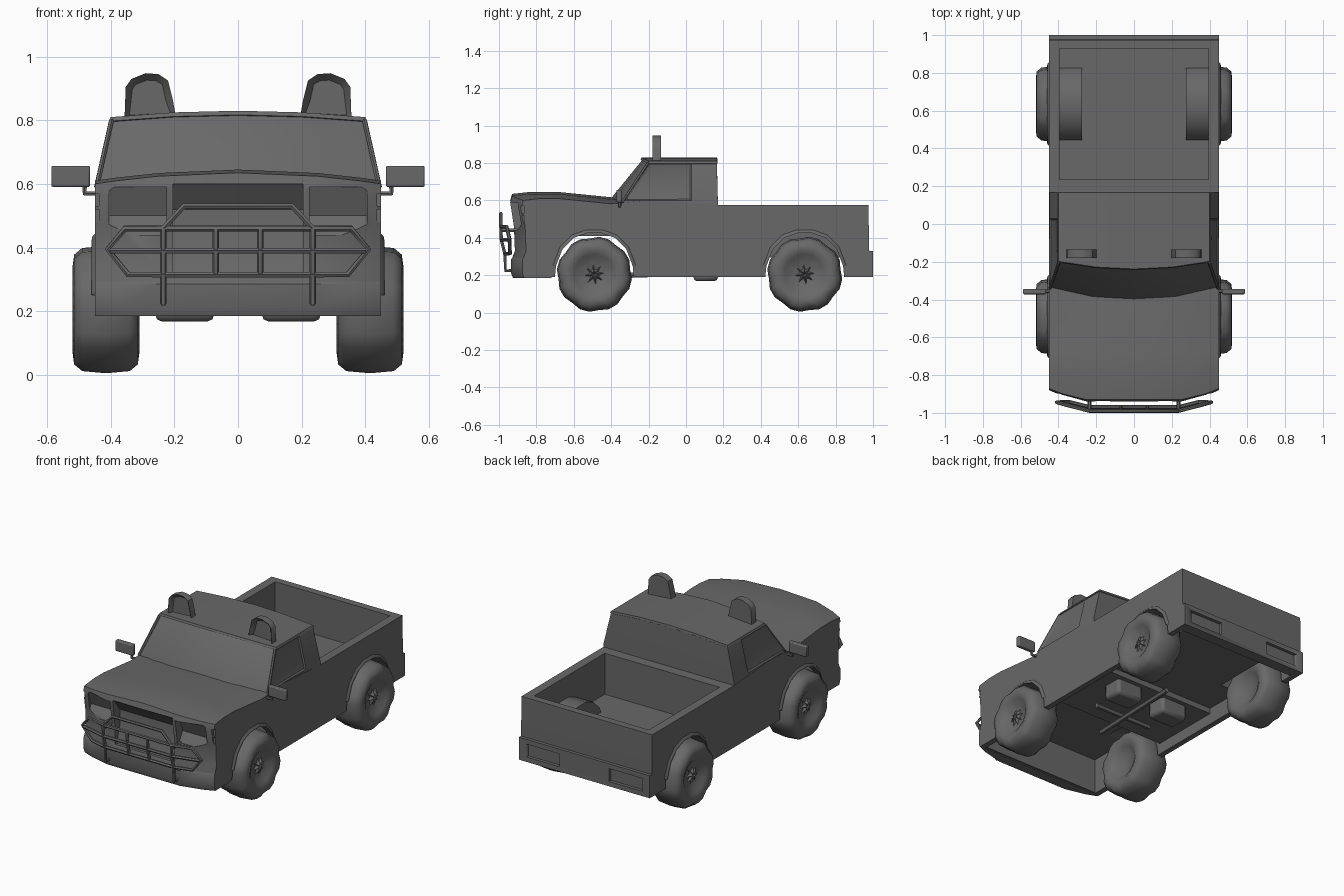
import bpy, bmesh, math
from mathutils import Vector

cube = bpy.data.objects.get("Cube")
if cube:
    bpy.data.objects.remove(cube)

grey = bpy.data.materials.new("dark_grey")
grey.use_nodes = True
COLOUR = (0.14, 0.14, 0.14, 1)
grey.diffuse_color = COLOUR
grey.node_tree.nodes["Principled BSDF"].inputs["Base Color"].default_value = COLOUR


def activate(ob):
    bpy.ops.object.select_all(action="DESELECT")
    ob.select_set(True)
    bpy.context.view_layer.objects.active = ob


def finish(name, bm, angle=35):
    bmesh.ops.remove_doubles(bm, verts=bm.verts, dist=1e-5)
    bmesh.ops.recalc_face_normals(bm, faces=bm.faces)
    me = bpy.data.meshes.new(name)
    bm.to_mesh(me)
    bm.free()
    me.materials.append(grey)
    ob = bpy.data.objects.new(name, me)
    bpy.context.collection.objects.link(ob)
    smooth(ob, angle)
    return ob


def smooth(ob, angle=35):
    activate(ob)
    bpy.ops.object.shade_smooth_by_angle(angle=math.radians(angle))


def skin(rows, loop=True):
    """Bridge equal rows of points into a bmesh; returns it with its vertex rows."""
    bm = bmesh.new()
    vs = [[bm.verts.new(p) for p in row] for row in rows]
    n = len(vs[0])
    for a, b in zip(vs, vs[1:]):
        for i in range(n if loop else n - 1):
            j = (i + 1) % n
            bm.faces.new((a[i], a[j], b[j], b[i]))
    return bm, vs


def prism(name, pts, xs, warp=lambda p: p):
    """Extrude a side profile (y, z) through stations along x."""
    bm, vs = skin([[warp(Vector((x, y, z))) for y, z in pts] for x in xs])
    bm.faces.new(vs[0])
    bm.faces.new(vs[-1])
    return finish(name, bm)


def box(name, x, y, z, bevel=0.0):
    ob = prism(name, [(y[0], z[0]), (y[1], z[0]), (y[1], z[1]), (y[0], z[1])], x)
    if bevel:
        mod = ob.modifiers.new("bevel", "BEVEL")
        mod.width, mod.segments = bevel, 2
        smooth(ob)
    return ob


def cut(ob, cutter):
    cutter.hide_render = True
    mod = ob.modifiers.new("cut", "BOOLEAN")
    mod.operation, mod.solver, mod.object = "DIFFERENCE", "EXACT", cutter
    activate(ob)
    bpy.ops.object.modifier_apply(modifier=mod.name)
    bpy.data.objects.remove(cutter)


def tubes(name, paths, radius):
    cu = bpy.data.curves.new(name, "CURVE")
    cu.dimensions, cu.bevel_depth, cu.bevel_resolution = "3D", radius, 1
    cu.use_fill_caps = True
    for pts, closed in paths:
        sp = cu.splines.new("POLY")
        sp.points.add(len(pts) - 1)
        for q, p in zip(sp.points, pts):
            q.co = (*p, 1)
        sp.use_cyclic_u = closed
    ob = bpy.data.objects.new(name, cu)
    bpy.context.collection.objects.link(ob)
    activate(ob)
    bpy.ops.object.convert(target="MESH")
    ob = bpy.context.object
    ob.data.materials.clear()
    ob.data.materials.append(grey)
    smooth(ob, 50)


# Body: side profile with rounded plan at the nose and a crowned hood
def body_warp(p):
    u = abs(p.x) / 0.45
    if p.y < -0.8:
        p.y += 0.06 * max(0, (u - 0.55) / 0.45) ** 1.5
    if p.y < -0.28 and p.z > 0.6:
        p.z -= 0.035 * u * u
    return p


SIDE = [(-0.92, 0.19), (-0.93, 0.29), (-0.915, 0.33), (-0.92, 0.46), (-0.94, 0.6),
        (-0.93, 0.635), (-0.84, 0.645), (-0.68, 0.645), (-0.4, 0.617), (-0.2, 0.6),
        (0.16, 0.575), (0.975, 0.575), (0.98, 0.32), (0.975, 0.19)]
STATIONS = [-0.45, -0.435, -0.38, -0.25, 0, 0.25, 0.38, 0.435, 0.45]
WHEELS = {"front": -0.49, "rear": 0.635}
ARCH = [(-0.215, 0.15), (-0.205, 0.25), (-0.17, 0.34), (-0.11, 0.4), (-0.04, 0.425),
        (0.04, 0.425), (0.11, 0.4), (0.17, 0.34), (0.205, 0.25), (0.215, 0.15)]


def arch_block(y, x0, x1, k=1.0):
    return prism("well_cut", [(y + a * k, 0.2 + (z - 0.2) * k) for a, z in ARCH], (x0, x1))


body = prism("body", SIDE, STATIONS, body_warp)

# Deep cargo bed with wheel housings left standing
bed = box("bed_cut", (-0.395, 0.395), (0.235, 0.93), (0.32, 0.7))
for s in (-1, 1):
    cut(bed, arch_block(WHEELS["rear"], s * 0.275, s * 0.5, 1.06))
cut(body, bed)

# Underside hollows: open engine bay, cab floor and below the bed
for y, z in (((-0.85, -0.26), 0.41), ((-0.262, 0.2), 0.26), ((0.198, 0.93), 0.295)):
    cut(body, box("under_cut", (-0.415, 0.415), y, (0.1, z)))

# Grille, headlights, corner lamps and wheel wells
GRILLE = [(-1.1, 0.6), (-0.93, 0.6), (-0.87, 0.52), (-0.87, 0.42), (-0.9, 0.32), (-1.1, 0.32)]
cut(body, prism("grille_cut", GRILLE, (-0.205, 0.205)))
LAMP = [(-1.1, 0.44), (-0.9, 0.44), (-0.865, 0.5), (-0.9, 0.59), (-1.1, 0.59)]
for s in (-1, 1):
    cut(body, prism("lamp_cut", LAMP, (s * 0.225, s * 0.405)))
    for z in (0.48, 0.53):
        cut(body, box("corner_lamp_cut", (s * 0.437, s * 0.5), (-1, -0.865), (z, z + 0.04)))
    for y in WHEELS.values():
        cut(body, arch_block(y, s * 0.29, s * 0.5))
smooth(body)

# Cab: rings from belt line to crowned roof
U = [-1, -0.5, 0, 0.5, 1]


def cab_ring(z, w, front, back, bow, crown):
    ring = [(w * u, front + bow * u * u, z + crown * (1 - u * u)) for u in U]
    ring.append((w, 0.03, z))
    ring += [(w * u, back, z + crown * (1 - u * u)) for u in reversed(U)]
    ring.append((-w, 0.03, z))
    return ring


bm, vs = skin([cab_ring(0.56, 0.449, -0.41, 0.17, 0.07, 0),
               cab_ring(0.6, 0.448, -0.4, 0.17, 0.07, 0.012),
               cab_ring(0.795, 0.402, -0.235, 0.165, 0.04, 0.02),
               cab_ring(0.797, 0.406, -0.243, 0.168, 0.04, 0.02),
               cab_ring(0.81, 0.4, -0.238, 0.166, 0.04, 0.02)])
top = vs[-1]
for i in range(4):
    bm.faces.new((top[i], top[i + 1], top[9 - i], top[10 - i]))
bm.faces.new((top[4], top[5], top[6]))
bm.faces.new((top[0], top[10], top[11]))
bmesh.ops.recalc_face_normals(bm, faces=bm.faces)
panes = [f for f in bm.faces if abs(f.normal.x) > 0.8 and f.calc_center_median().y < 0.03
         and 0.65 < f.calc_center_median().z < 0.75]
bmesh.ops.inset_individual(bm, faces=panes, thickness=0.012, depth=-0.006)
finish("cab", bm)
tubes("windscreen_pillars", [([(s * 0.445, -0.34, 0.59), (s * 0.398, -0.203, 0.8)], False)
                             for s in (-1, 1)], 0.008)

# Wheels: lathed tyre with notched tread lugs and a shallow hub with a star
TYRE = [(0.07, 0), (0.082, 0.022), (0.065, 0.045), (0.075, 0.085), (0.092, 0.108), (0.105, 0.138),
        (0.1, 0.174), (0.075, 0.195), (0, 0.202), (-0.075, 0.195), (-0.1, 0.174),
        (-0.105, 0.138), (-0.085, 0.1), (-0.07, 0.08), (-0.06, 0)]
SEGS = 24


def lug_scale(k, r):
    if 0.01 < r < 0.05:
        return 0.6 if k % 3 else 1.2
    if r > 0.15 and k % 3 == 0:
        return 0.92 if r < 0.18 else 0.955
    return 1


for s, side in ((-1, "right"), (1, "left")):
    for end, wy in WHEELS.items():
        rows = []
        for x, r in TYRE:
            row = []
            for k in range(SEGS):
                t = math.tau * (k + 0.5) / SEGS
                q = r * lug_scale(k, r)
                row.append((s * (0.415 + x), wy + q * math.cos(t), 0.205 + q * math.sin(t)))
            rows.append(row)
        finish(f"{end}_{side}_wheel", skin(rows)[0], 60)
        # Raised lip round the wheel arch
        lip = [(y, z) for y, z in ARCH if z > 0.16]
        path = [[(x, wy + a * k, 0.2 + (z - 0.2) * k) for a, z in lip]
                for x, k in ((0.44 * s, 1), (0.46 * s, 1), (0.458 * s, 1.04), (0.448 * s, 1.09))]
        finish(f"{end}_{side}_arch", skin(path, False)[0], 60)

# Bumpers
front = prism("front_bumper", [(-0.925, 0.185), (-0.935, 0.21), (-0.935, 0.285), (-0.92, 0.305),
                               (-0.72, 0.265), (-0.72, 0.185)], STATIONS, body_warp)
cut(front, box("bumper_hollow", (-0.415, 0.415), (-0.86, -0.6), (0.1, 0.4)))
for s in (-1, 1):
    cut(front, arch_block(WHEELS["front"], s * 0.29, s * 0.5))
smooth(front)
rear = box("rear_bumper", (-0.45, 0.45), (0.95, 1.0), (0.19, 0.33))
for s in (-1, 1):
    cut(rear, box("lamp_cut", (s * 0.17, s * 0.4), (0.98, 1.1), (0.22, 0.3)))


# Bull bar
def bar(x, z):
    y = -0.99 + 0.045 * max(0, (abs(x) - 0.24) / 0.17)
    return (x, y + max(0, 0.4 - z) * 0.25, z)


rails = [([bar(x, z) for x, z in [(-0.41, 0.395), (-0.355, 0.46), (-0.235, 0.46), (0.235, 0.46),
                                  (0.355, 0.46), (0.41, 0.395), (0.345, 0.315), (0.235, 0.315),
                                  (-0.235, 0.315), (-0.345, 0.315)]], True),
         ([bar(x, 0.39) for x in (-0.4, -0.235, 0.235, 0.4)], False),
         ([bar(x, z) for x, z in [(-0.235, 0.46), (-0.17, 0.53), (0.17, 0.53), (0.235, 0.46)]], False)]
for x in (-0.07, 0.07):
    rails.append(([bar(x, z) for z in (0.46, 0.39, 0.315)], False))
for x in (-0.235, 0.235):
    rails.append(([bar(x, 0.46), bar(x, 0.39), bar(x, 0.315), (x, -0.965, 0.225), (x, -0.92, 0.225)], False))
    rails.append(([bar(x, 0.44), (x, -0.9, 0.44)], False))
tubes("bull_bar", rails, 0.01)

# Roof lamps, door mirrors and underbody tanks
LAMP_OUT = [(0.195, 0.81), (0.205, 0.865), (0.22, 0.925), (0.25, 0.945), (0.29, 0.948),
            (0.335, 0.93), (0.353, 0.905), (0.357, 0.8)]
for s, side in ((-1, "right"), (1, "left")):
    bm, vs = skin([[(s * x, y, z) for x, z in LAMP_OUT] for y in (-0.18, -0.135)])
    glass = bm.faces.new(vs[0])
    bm.faces.new(vs[1])
    bmesh.ops.recalc_face_normals(bm, faces=bm.faces)
    bmesh.ops.inset_region(bm, faces=[glass], thickness=0.022, depth=-0.025)
    finish(f"{side}_roof_lamp", bm)
    box(f"{side}_mirror", (s * 0.465, s * 0.587), (-0.372, -0.343), (0.59, 0.657), 0.006)
    tubes(f"{side}_mirror_arm", [([(s * 0.43, -0.355, 0.57), (s * 0.482, -0.355, 0.57),
                                   (s * 0.482, -0.355, 0.6)], False)], 0.009)
    box(f"{side}_tank", (s * 0.075, s * 0.26), (0.04, 0.17), (0.168, 0.28), 0.02)

# Short drive shaft and cross member under the cab
tubes("drive_shaft", [([(0, -0.3, 0.2), (0, 0.3, 0.22)], False),
                      ([(-0.2, -0.1, 0.22), (0.2, -0.1, 0.22)], False)], 0.016)
